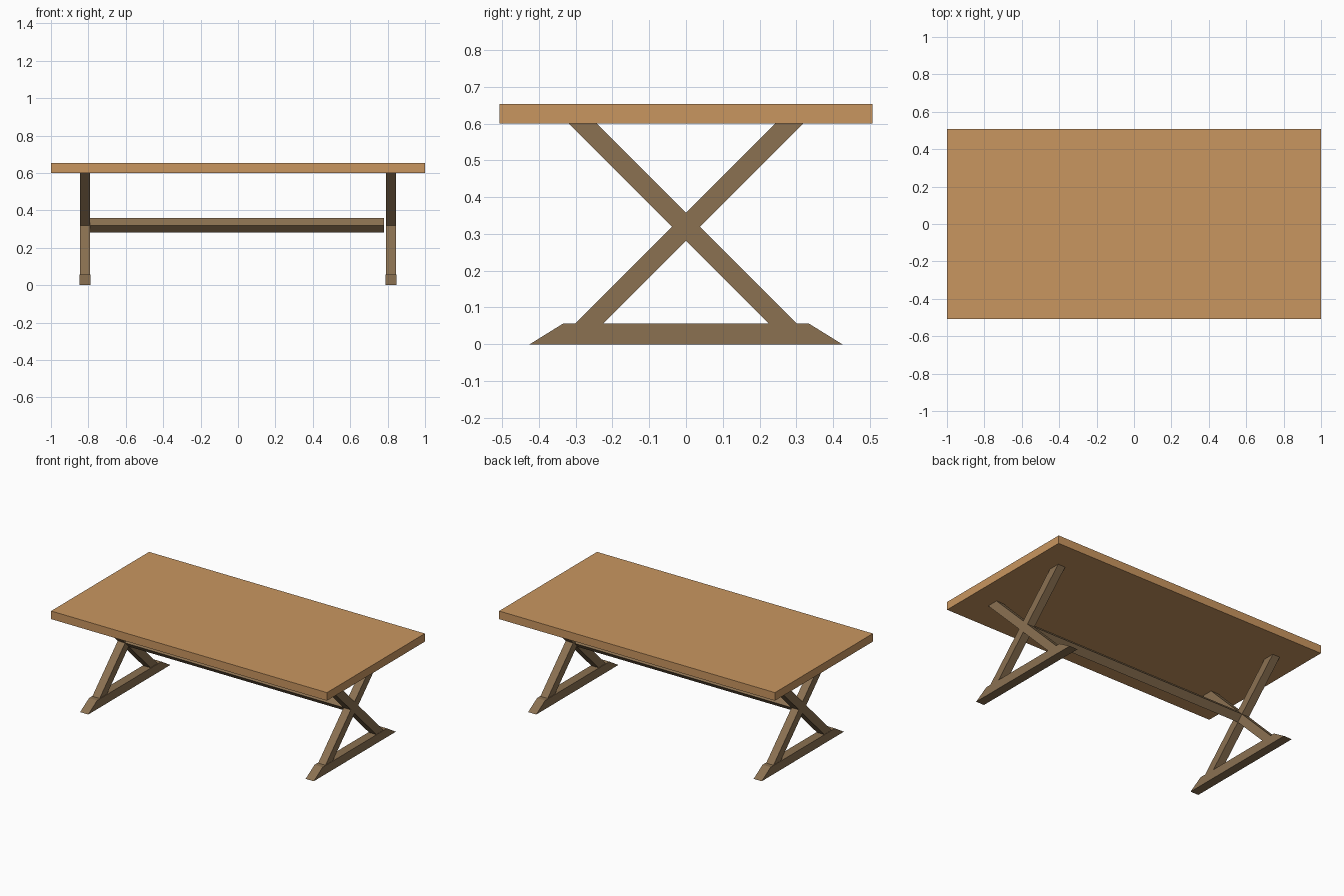
import bpy, bmesh

if "Cube" in bpy.data.objects:
    bpy.data.objects.remove(bpy.data.objects["Cube"])


def material(name, rgb):
    m = bpy.data.materials.new(name)
    m.diffuse_color = (*rgb, 1)
    m.use_nodes = True
    m.node_tree.nodes["Principled BSDF"].inputs["Base Color"].default_value = m.diffuse_color
    return m


TOP_WOOD = material("honey wood", (0.584, 0.305, 0.117))
LEG_WOOD = material("brown wood", (0.258, 0.165, 0.083))


def extrude_x(name, profile, x0, x1, mat):
    """Prism along x from a (y, z) outline."""
    bm = bmesh.new()
    face = bm.faces.new([bm.verts.new((x0, y, z)) for y, z in profile])
    ext = bmesh.ops.extrude_face_region(bm, geom=[face])
    moved = [v for v in ext["geom"] if isinstance(v, bmesh.types.BMVert)]
    bmesh.ops.translate(bm, verts=moved, vec=(x1 - x0, 0, 0))
    bmesh.ops.recalc_face_normals(bm, faces=bm.faces)
    mesh = bpy.data.meshes.new(name)
    bm.to_mesh(mesh)
    bm.free()
    mesh.materials.append(mat)
    ob = bpy.data.objects.new(name, mesh)
    bpy.context.collection.objects.link(ob)
    return ob


TOP_Z, FOOT_Z = 0.60, 0.057   # underside of the top, upper face of the feet
MID_Z, H = 0.32, 0.038        # crossing height, half diagonal of the beams
up, dn = TOP_Z - MID_Z, MID_Z - FOOT_Z

# Tabletop
extrude_x("tabletop", [(-0.507, TOP_Z), (0.507, TOP_Z), (0.507, 0.653), (-0.507, 0.653)],
          -1, 1, TOP_WOOD)

# Outlines: crossed 45 degree beams, and a foot with sloped ends
half_cross = [(0, MID_Z - H), (dn - H, FOOT_Z), (dn + H, FOOT_Z), (H, MID_Z),
              (up + H, TOP_Z), (up - H, TOP_Z), (0, MID_Z + H)]
cross = half_cross + [(-y, z) for y, z in half_cross[-2:0:-1]]
foot = [(-0.425, 0), (0.425, 0), (0.333, FOOT_Z), (-0.333, FOOT_Z)]

# Trestle at each end
for side, s in (("left", -1), ("right", 1)):
    extrude_x(side + "_cross_legs", cross, s * 0.792, s * 0.845, LEG_WOOD)
    extrude_x(side + "_foot", foot, s * 0.788, s * 0.847, LEG_WOOD)

# Stretcher: square bar set on edge
extrude_x("stretcher", [(0, MID_Z - H), (H, MID_Z), (0, MID_Z + H), (-H, MID_Z)],
          -0.792, 0.78, LEG_WOOD)
